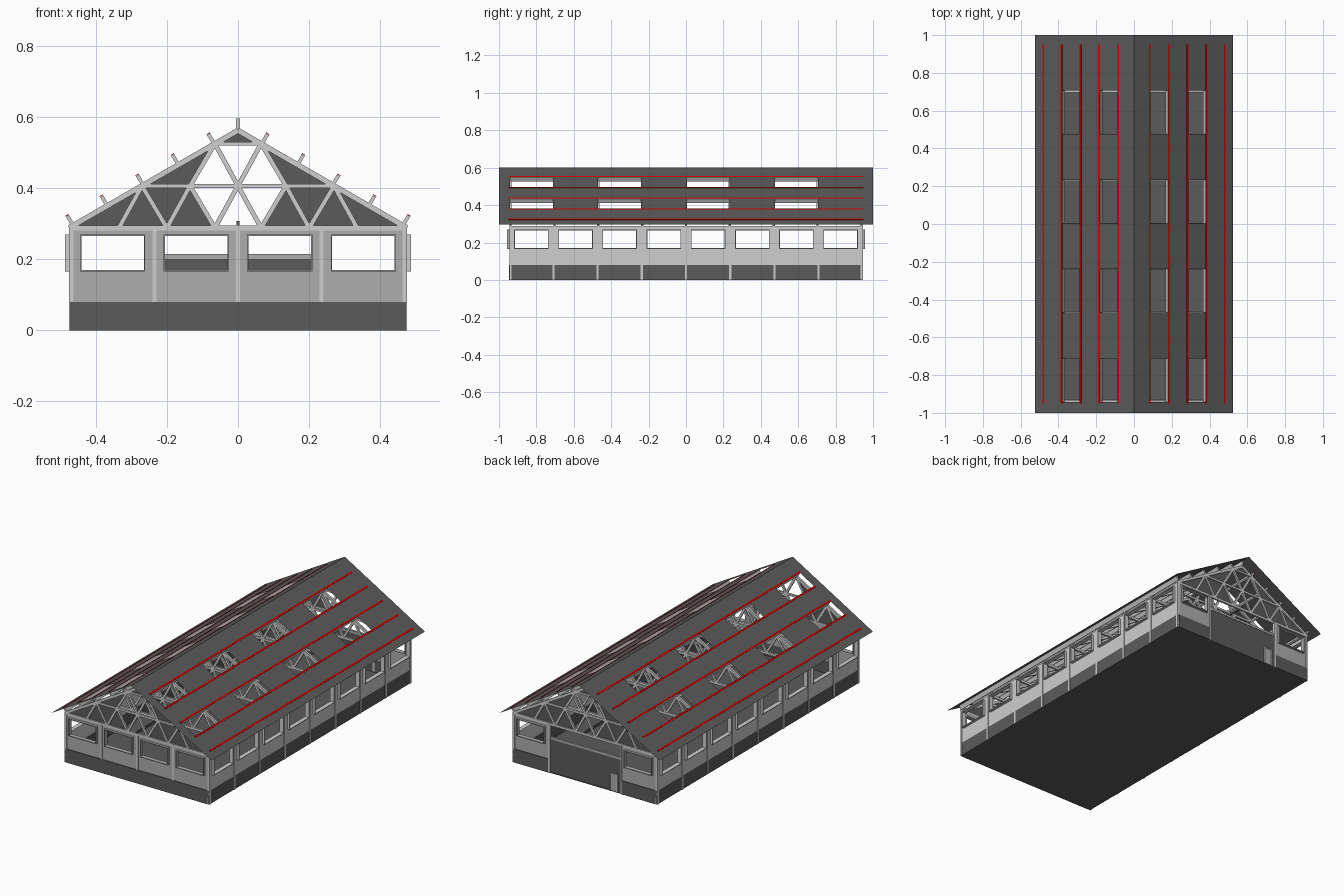
import bpy, bmesh, math
from mathutils import Vector, Matrix

if "Cube" in bpy.data.objects:
    bpy.data.objects.remove(bpy.data.objects["Cube"])


def material(name, c):
    m = bpy.data.materials.new(name)
    m.diffuse_color = (*c, 1)
    m.use_nodes = True
    m.node_tree.nodes["Principled BSDF"].inputs["Base Color"].default_value = m.diffuse_color
    return m


LIGHT = material("light_grey", (0.62, 0.62, 0.62))
MID = material("mid_grey", (0.42, 0.42, 0.42))
DARK = material("dark_grey", (0.105, 0.105, 0.105))
RED = material("red", (0.68, 0.0, 0.0))

HX, HY = 0.475, 0.945            # half width / length of the walls
BASE, EAVE = 0.08, 0.287         # plinth top, wall top
BAY = 2 * HY / 8
WZ0, WZ1 = 0.17, 0.265           # window sill and head
A = math.radians(30)             # roof pitch


class Part:
    """Collects boxes and faces into one mesh object."""

    def __init__(self, name, mat):
        self.name, self.mat, self.bm = name, mat, bmesh.new()

    def box(self, x0, x1, y0, y1, z0, z1):
        m = Matrix.Translation(((x0 + x1) / 2, (y0 + y1) / 2, (z0 + z1) / 2))
        m = m @ Matrix.Diagonal((x1 - x0, y1 - y0, z1 - z0, 1))
        bmesh.ops.create_cube(self.bm, size=1, matrix=m)

    def bar(self, a, b, y, w, d):
        """Beam in the xz plane from a to b, width w, depth d along y."""
        a, b = Vector((a[0], y, a[1])), Vector((b[0], y, b[1]))
        v = b - a
        m = Matrix.Translation((a + b) / 2) @ Matrix.Rotation(-math.atan2(v.z, v.x), 4, 'Y')
        bmesh.ops.create_cube(self.bm, size=1, matrix=m @ Matrix.Diagonal((v.length, d, w, 1)))

    def face(self, pts):
        self.bm.faces.new([self.bm.verts.new(p) for p in pts])

    def done(self):
        me = bpy.data.meshes.new(self.name)
        self.bm.to_mesh(me)
        self.bm.free()
        me.materials.append(self.mat)
        ob = bpy.data.objects.new(self.name, me)
        bpy.context.collection.objects.link(ob)


def oriented(part, side, n0, n1, u0, u1, z0, z1):
    """Box on a wall: side is 'x+', 'x-', 'y+', 'y-'; n = distance outward, u = along the wall."""
    s = 1 if side[1] == '+' else -1
    n0, n1 = sorted((s * n0, s * n1))
    if side[0] == 'x':
        part.box(n0, n1, u0, u1, z0, z1)
    else:
        part.box(u0, u1, n0, n1, z0, z1)


def wall(name, side, face, u0, u1, wins, mat):
    """Wall strip above the plinth with window openings and protruding frames."""
    p = Part(name + "_wall", mat)
    n = (face - 0.010, face)
    oriented(p, side, *n, u0, u1, BASE, WZ0)
    oriented(p, side, *n, u0, u1, WZ1, EAVE)
    edges = [u0] + [e for w in wins for e in w] + [u1]
    for a, b in zip(edges[::2], edges[1::2]):
        oriented(p, side, *n, a, b, WZ0, WZ1)
    p.done()
    f, t = Part(name + "_window_frames", mat), 0.004
    n = (face - 0.012, face + 0.014)
    for a, b in wins:
        oriented(f, side, *n, a - t, b + t, WZ0 - t, WZ0)
        oriented(f, side, *n, a - t, b + t, WZ1, WZ1 + t)
        oriented(f, side, *n, a - t, a, WZ0, WZ1)
        oriented(f, side, *n, b, b + t, WZ0, WZ1)
    f.done()


# Floor
p = Part("floor", DARK)
p.box(-HX + 0.003, HX - 0.003, -HY + 0.002, HY - 0.002, 0, 0.006)
p.done()

# Long side walls, plinths and posts
side_wins = [(-HY + BAY * i + 0.03, -HY + BAY * (i + 1) - 0.03) for i in range(8)]
for side, label in (('x+', "right"), ('x-', "left")):
    wall(label, side, HX - 0.003, -HY, HY, side_wins, LIGHT)
    p = Part(label + "_plinth", DARK)
    oriented(p, side, HX - 0.013, HX - 0.003, -HY, HY, 0, BASE)
    p.done()
    p = Part(label + "_posts", LIGHT)
    for i in range(9):
        y = max(-HY + 0.006, min(HY - 0.006, -HY + BAY * i))
        oriented(p, side, HX - 0.012, HX, y - 0.006, y + 0.006, 0, EAVE)
    p.done()

# Front end wall
XB = 0.235
gable_wins = [(-0.44, -0.265), (-0.205, -0.03), (0.03, 0.205), (0.265, 0.44)]
wall("front", 'y-', HY - 0.003, -HX + 0.01, HX - 0.01, gable_wins, MID)
p = Part("front_plinth", DARK)
p.box(-HX + 0.012, HX - 0.012, -HY - 0.001, -HY + 0.012, 0, BASE)
p.done()
p = Part("front_posts", LIGHT)
for x in (-XB, 0, XB):
    p.box(x - 0.006, x + 0.006, -HY, -HY + 0.012, BASE, EAVE)
p.done()

# Back end wall: two window bays with a wide gate between
wall("back_left", 'y+', HY - 0.003, -HX + 0.01, -XB, gable_wins[:1], MID)
wall("back_right", 'y+', HY - 0.003, XB, HX - 0.01, gable_wins[3:], MID)
p = Part("back_plinth", DARK)
for s in (-1, 1):
    x0, x1 = sorted((s * XB, s * (HX - 0.012)))
    p.box(x0, x1, HY - 0.012, HY + 0.001, 0, BASE)
p.done()
p = Part("back_posts", LIGHT)
for x in (-XB, XB):
    p.box(x - 0.006, x + 0.006, HY - 0.012, HY + 0.002, 0, EAVE)
p.done()
p = Part("gate", DARK)
p.box(-XB, XB, HY - 0.012, HY - 0.004, 0, 0.20)
p.done()
p = Part("gate_rail", MID)
p.box(-XB, XB, HY - 0.014, HY - 0.002, 0.20, 0.214)
p.done()
p = Part("small_door_frame", LIGHT)
for x0, x1, z0, z1 in ((-0.215, -0.209, 0, 0.10), (-0.166, -0.16, 0, 0.10), (-0.215, -0.16, 0.10, 0.106)):
    p.box(x0, x1, HY - 0.006, HY + 0.002, z0, z1)
p.done()
p = Part("small_door", MID)
p.box(-0.209, -0.166, HY - 0.006, HY - 0.002, 0.006, 0.10)
p.done()

# Roof trusses: triangular lattice, one per bay line
APEX, ZB, ZC, ZT = 0.562, 0.288, 0.406, 0.525
p = Part("roof_trusses", LIGHT)
for i in range(9):
    y = -HY + 0.007 + (2 * HY - 0.014) * i / 8
    p.box(-HX, HX, y - 0.006, y + 0.006, 0.281, 0.295)
    p.bar((-0.27, ZC), (0.27, ZC), y, 0.012, 0.011)
    p.bar((-0.065, ZT), (0.065, ZT), y, 0.010, 0.011)
    for s in (-1, 1):
        p.bar((0, APEX), (s * 0.475, 0.288), y, 0.015, 0.012)
        for (xa, za), (xb, zb) in (
                ((0.27, ZC), (0.335, ZB)), ((0.27, ZC), (0.20, ZB)),
                ((0.135, ZC), (0.20, ZB)), ((0.135, ZC), (0.065, ZB)),
                ((0, ZC), (0.065, ZB)), ((0.065, ZT), (0.135, ZC)), ((0.065, ZT), (0, ZC))):
            p.bar((s * xa, za), (s * xb, zb), y, 0.013, 0.010)
p.done()

# Dark gable infill around the open hexagon
p = Part("gable_infill", DARK)
for y in (-HY + 0.008, HY - 0.008):
    p.face([(-0.065, y, ZT), (0.065, y, ZT), (0, y, APEX)])
    for s in (-1, 1):
        p.face([(s * 0.47, y, ZB), (s * 0.065, y, ZT), (s * 0.135, y, ZC)])
        p.face([(s * 0.47, y, ZB), (s * 0.135, y, ZC), (s * 0.065, y, ZB)])
p.done()
p = Part("tie_beam", DARK)
p.box(-0.004, 0.004, -HY, HY, 0.295, 0.308)
p.done()


def roof_z(x):
    return 0.6 - abs(x) * math.tan(A)


# Roof sheets with skylight openings
xs = [0, 0.085, 0.18, 0.285, 0.38, 0.525]
ys = [-1] + [v for k in range(4) for v in (-0.942 + 0.4725 * k, -0.712 + 0.4725 * k)] + [1]
p = Part("roof", DARK)
for s in (-1, 1):
    for i in range(5):
        for j in range(9):
            if i % 2 and j % 2:
                continue
            q = [(s * x, y, roof_z(x)) for x, y in
                 ((xs[i], ys[j]), (xs[i + 1], ys[j]), (xs[i + 1], ys[j + 1]), (xs[i], ys[j + 1]))]
            p.face(q if s > 0 else q[::-1])
bmesh.ops.remove_doubles(p.bm, verts=p.bm.verts, dist=1e-5)
p.done()

# Purlins under the sheets and red strips on top
pur, red = Part("purlins", LIGHT), Part("red_strips", RED)
pur.box(-0.005, 0.005, -HY, HY, 0.568, 0.595)
for s in (-1, 1):
    n = Vector((s * math.sin(A), math.cos(A)))
    d = Vector((s * math.cos(A), -math.sin(A)))
    for x in (0.083, 0.184, 0.283, 0.384, 0.48):
        c = Vector((s * x, roof_z(x)))
        pur.bar(c - n * 0.027, c - n * 0.001, 0, 0.010, 2 * HY)
        m = c + n * 0.001
        red.bar(m - d * 0.005, m + d * 0.005, 0, 0.002, 1.9)
pur.done()
red.done()
